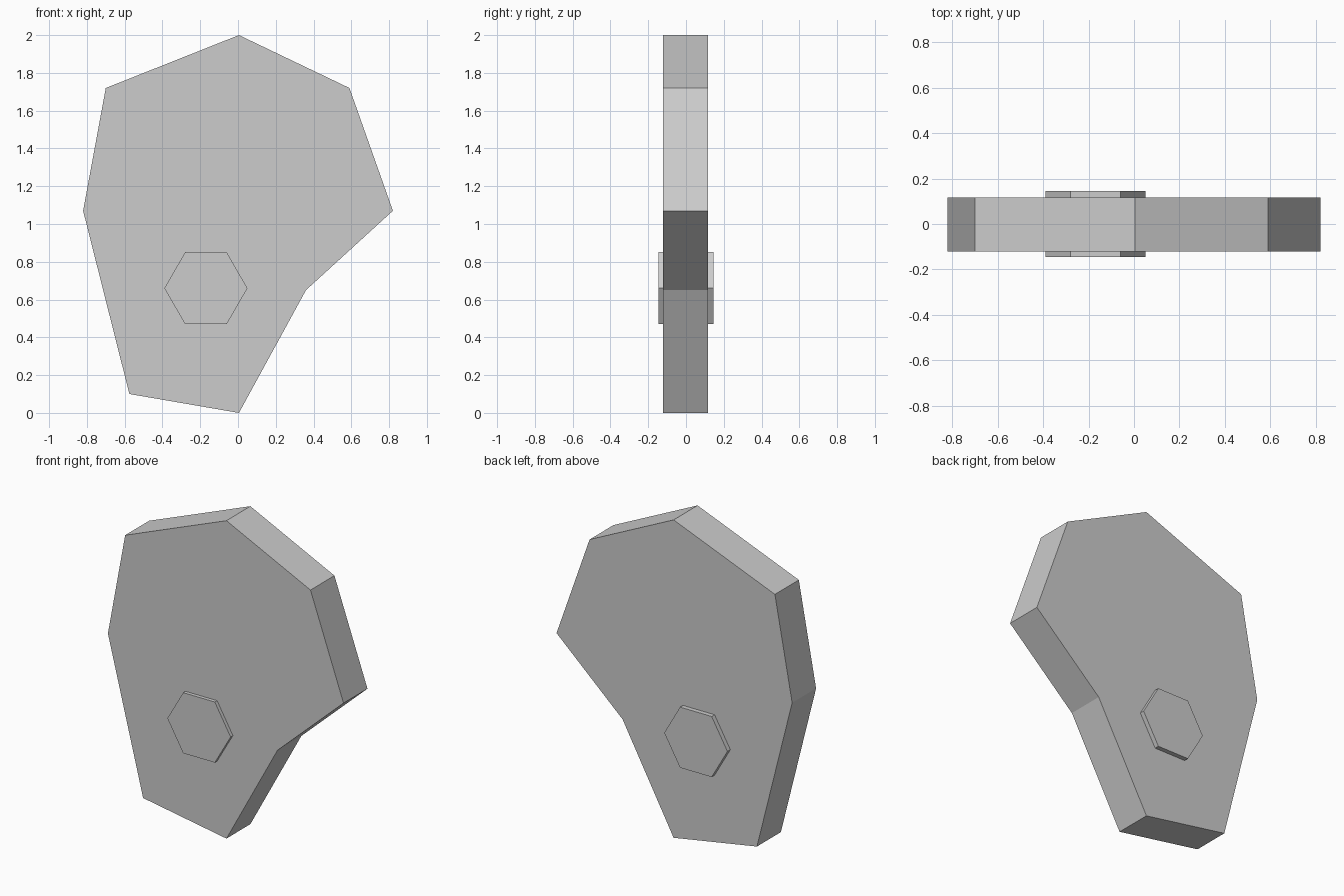
import bpy
import bmesh
from math import cos, sin, pi

cube = bpy.data.objects.get("Cube")
if cube:
    bpy.data.objects.remove(cube, do_unlink=True)

grey = bpy.data.materials.new("light_grey")
grey.use_nodes = True
colour = (0.604, 0.604, 0.604, 1)
grey.diffuse_color = colour
grey.node_tree.nodes["Principled BSDF"].inputs["Base Color"].default_value = colour


def extruded_plate(name, outline, front, back):
    """Extrude an (x, z) outline along y, from front to back."""
    mesh = bpy.data.meshes.new(name)
    bm = bmesh.new()
    face = bm.faces.new([bm.verts.new((x, front, z)) for x, z in outline])
    result = bmesh.ops.extrude_face_region(bm, geom=[face], use_keep_orig=True)
    moved = [v for v in result["geom"] if isinstance(v, bmesh.types.BMVert)]
    bmesh.ops.translate(bm, verts=moved, vec=(0, back - front, 0))
    bmesh.ops.recalc_face_normals(bm, faces=bm.faces)
    bm.to_mesh(mesh)
    bm.free()
    mesh.materials.append(grey)
    obj = bpy.data.objects.new(name, mesh)
    bpy.context.collection.objects.link(obj)
    return obj


# Flat lever body with a notched right edge
body_outline = [(0.005, 0), (0.36, 0.65), (0.82, 1.07), (0.59, 1.72),
                (0.005, 2), (-0.70, 1.72), (-0.82, 1.07), (-0.575, 0.10)]
extruded_plate("lever_body", body_outline, -0.122, 0.116)

# Hexagonal pivot pin that stands proud on both faces
pin_outline = [(-0.17 + 0.22 * cos(i * pi / 3), 0.66 + 0.22 * sin(i * pi / 3))
               for i in range(6)]
extruded_plate("pivot_pin", pin_outline, -0.145, 0.145)
